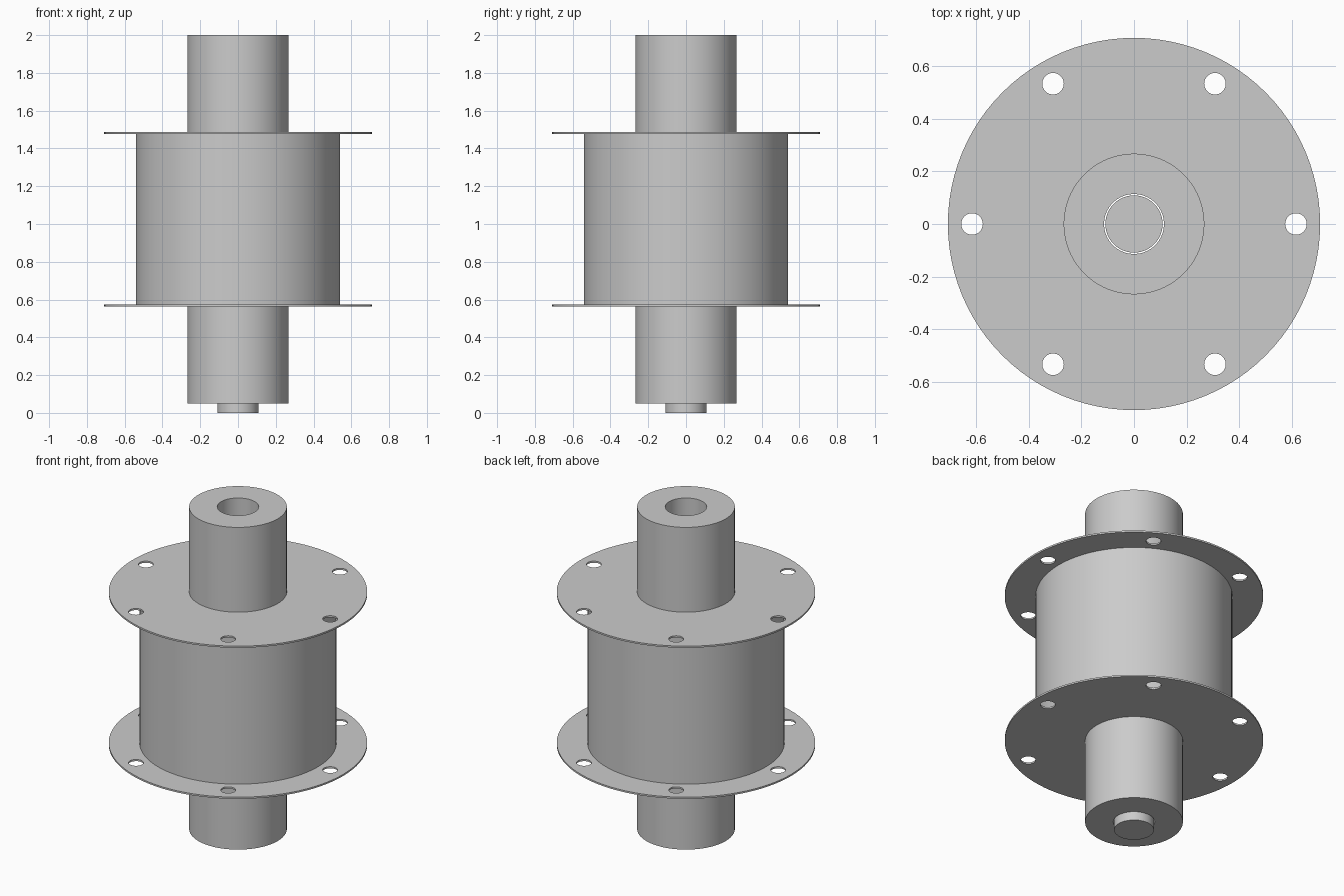
import bpy, bmesh
from math import cos, sin, tau

if "Cube" in bpy.data.objects:
    bpy.data.objects.remove(bpy.data.objects["Cube"])

SEG = 96


def finish(obj):
    """Smooth the round faces, keep the rims sharp."""
    bpy.ops.object.select_all(action='DESELECT')
    obj.select_set(True)
    bpy.context.view_layer.objects.active = obj
    bpy.ops.object.shade_smooth_by_angle(angle=0.6)


def lathe(name, profile):
    """Revolve a closed (radius, z) profile about the z axis."""
    bm = bmesh.new()
    verts = [bm.verts.new((r, 0, z)) for r, z in profile]
    edges = [bm.edges.new((verts[i], verts[(i + 1) % len(verts)])) for i in range(len(verts))]
    bmesh.ops.spin(bm, geom=verts + edges, cent=(0, 0, 0), axis=(0, 0, 1),
                   angle=tau, steps=SEG, use_merge=True)
    bmesh.ops.remove_doubles(bm, verts=bm.verts, dist=1e-5)
    bmesh.ops.recalc_face_normals(bm, faces=bm.faces)
    mesh = bpy.data.meshes.new(name)
    bm.to_mesh(mesh)
    bm.free()
    obj = bpy.data.objects.new(name, mesh)
    bpy.context.collection.objects.link(obj)
    finish(obj)


def tube(name, r_in, r_out, z0, z1):
    lathe(name, [(r_in, z0), (r_out, z0), (r_out, z1), (r_in, z1)])


def add_circle(curve, x, y, r, n):
    s = curve.splines.new('POLY')
    s.points.add(n - 1)
    for i, p in enumerate(s.points):
        a = tau * i / n
        p.co = (x + r * cos(a), y + r * sin(a), 0, 1)
    s.use_cyclic_u = True


def flange(name, z, thickness=0.01):
    """Thin disc with six bolt holes and a centre opening, as a filled curve."""
    curve = bpy.data.curves.new(name, 'CURVE')
    curve.dimensions = '2D'
    curve.fill_mode = 'BOTH'
    curve.extrude = thickness / 2
    add_circle(curve, 0, 0, 0.709, SEG)
    add_circle(curve, 0, 0, 0.268, SEG)
    for i in range(6):
        a = tau * i / 6
        add_circle(curve, 0.617 * cos(a), 0.617 * sin(a), 0.041, 32)
    obj = bpy.data.objects.new(name, curve)
    obj.location.z = z
    bpy.context.collection.objects.link(obj)
    bpy.ops.object.select_all(action='DESELECT')
    obj.select_set(True)
    bpy.context.view_layer.objects.active = obj
    bpy.ops.object.convert(target='MESH')
    obj = bpy.context.object
    bm = bmesh.new()
    bm.from_mesh(obj.data)
    bmesh.ops.remove_doubles(bm, verts=bm.verts, dist=1e-5)
    bmesh.ops.recalc_face_normals(bm, faces=bm.faces)
    bm.to_mesh(obj.data)
    bm.free()
    finish(obj)


# Hollow central column
tube("column", 0.114, 0.268, 0.05, 2.0)

# Wide middle drum, between the flanges
tube("drum", 0.268, 0.54, 0.573, 1.477)

# Bolted flanges
flange("lower_flange", 0.568)
flange("upper_flange", 1.482)

# Core pin inside the bore, sticking out at the bottom
lathe("core_pin", [(0, 0), (0.109, 0), (0.109, 1.0), (0, 1.0)])
